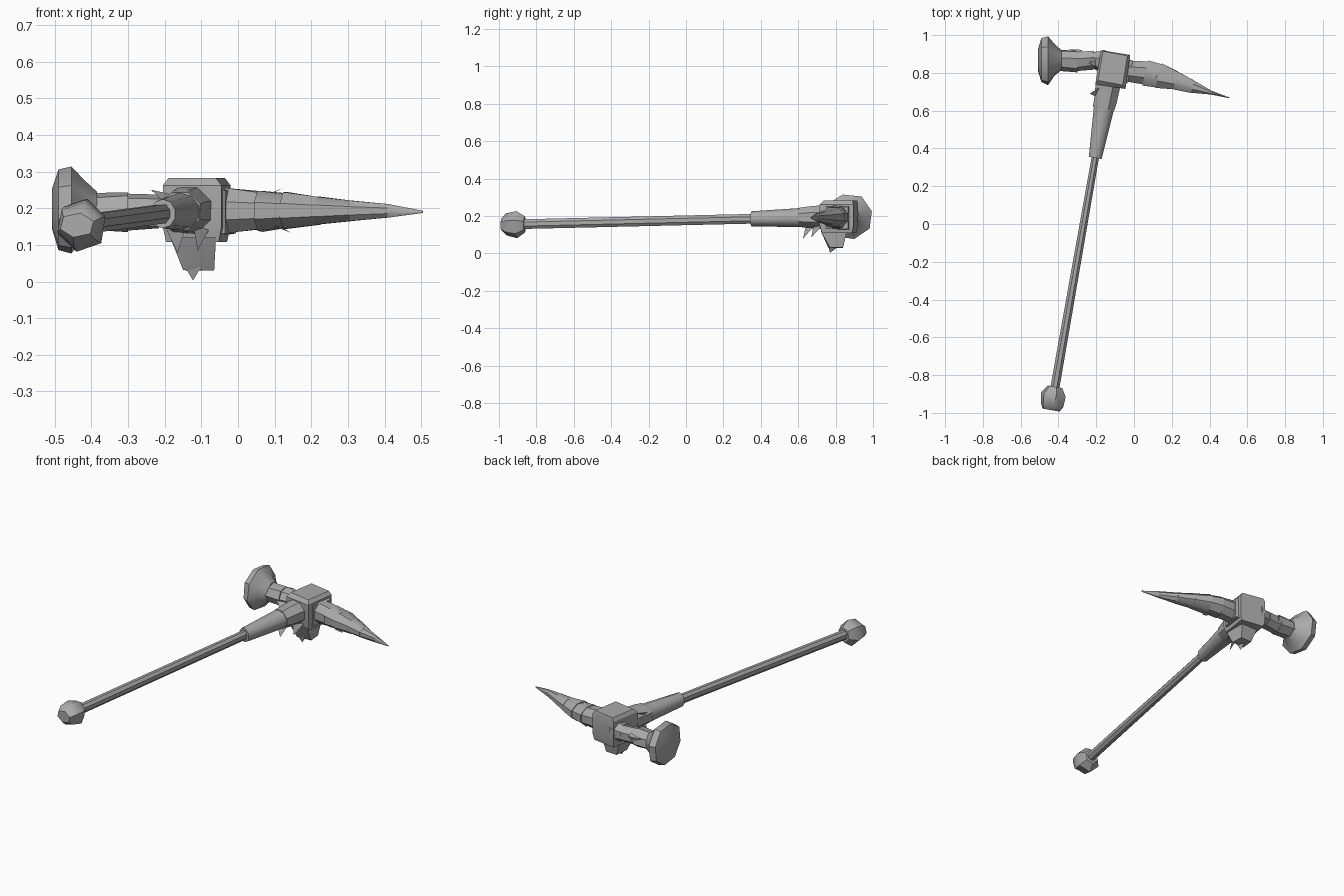
import bpy, bmesh, math, random
from mathutils import Vector

random.seed(4)
steel = bpy.data.materials.new("grey steel")
steel.diffuse_color = (0.4, 0.4, 0.4, 1)


def finish(name, bm, angle=40):
    bmesh.ops.recalc_face_normals(bm, faces=bm.faces)
    me = bpy.data.meshes.new(name)
    bm.to_mesh(me)
    bm.free()
    ob = bpy.data.objects.new(name, me)
    bpy.context.collection.objects.link(ob)
    me.materials.append(steel)
    bpy.ops.object.select_all(action='DESELECT')
    ob.select_set(True)
    bpy.context.view_layer.objects.active = ob
    bpy.ops.object.shade_smooth_by_angle(angle=math.radians(angle))
    return ob


def loft(name, rings, axis, sides=8, jitter=0.0, phase=0.5, angle=40):
    """Skin rings of (centre, side radius, height radius) set square to the axis."""
    side = Vector(axis).cross(Vector((0, 0, 1))).normalized()
    bm = bmesh.new()
    loops = []
    for c, rs, rz in rings:
        loop = []
        for i in range(sides):
            a = (i + phase) * 2 * math.pi / sides
            k = 1 + random.uniform(-jitter, jitter)
            loop.append(bm.verts.new(Vector(c) + side * rs * k * math.cos(a)
                                     + Vector((0, 0, rz * k * math.sin(a)))))
        loops.append(loop)
    for a, b in zip(loops, loops[1:]):
        for i in range(sides):
            j = (i + 1) % sides
            bm.faces.new((a[i], a[j], b[j], b[i]))
    bm.faces.new(loops[0])
    bm.faces.new(loops[-1])
    return finish(name, bm, angle)


def hull(name, points, angle=25):
    bm = bmesh.new()
    for p in points:
        bm.verts.new(p)
    bmesh.ops.convex_hull(bm, input=bm.verts[:])
    return finish(name, bm, angle)


# Handle runs along a slightly slanted line
def along(y):
    t = (y + 0.93) / 1.71
    return (-0.43 + 0.30 * t, y, 0.155 + 0.04 * t)


grip = (0.30, 1.71, 0.04)
loft("pommel", [(along(-0.985), 0.05, 0.035), (along(-0.96), 0.062, 0.06),
                (along(-0.905), 0.07, 0.074), (along(-0.862), 0.04, 0.045)],
     grip, 6, 0.04, 0.3)
loft("shaft", [(along(-0.88), 0.026, 0.028), (along(0.38), 0.021, 0.028)], grip, 8)
loft("socket", [(along(0.35), 0.036, 0.04), (along(0.63), 0.058, 0.052)], grip, 10)
loft("collar", [(along(0.61), 0.062, 0.056), (along(0.66), 0.066, 0.063),
                (along(0.76), 0.07, 0.068)], grip, 8, 0.04)

# Central block, a tapered box with chipped corners
top = [(-0.165, 0.915), (-0.035, 0.89), (-0.06, 0.735), (-0.19, 0.76)]
mid = [(-0.175, 0.92), (-0.02, 0.895), (-0.045, 0.715), (-0.205, 0.74)]
hull("head_block", [(x, y, 0.282) for x, y in top]
     + [(x, y, z) for x, y in mid for z in (0.15, 0.262)]
     + [(x * 0.9 - 0.012, y * 0.9 + 0.083, 0.108) for x, y in mid])

# Pick side: thin plate beside the block, then overlapping tapering sleeves
beak = (1, -0.25, 0)
loft("pick_plate", [((-0.045, 0.81, 0.19), 0.092, 0.088),
                    ((-0.02, 0.805, 0.19), 0.088, 0.083)], beak, 4, 0, 0.5)
pick = [(-0.03, 0.81, 0.062, 0.066), (0.06, 0.80, 0.068, 0.056),
        (0.13, 0.785, 0.068, 0.050), (0.22, 0.76, 0.052, 0.041),
        (0.31, 0.727, 0.036, 0.030), (0.41, 0.695, 0.011, 0.020),
        (0.505, 0.668, 0.002, 0.003)]
for n, (a, b) in enumerate(zip(pick, pick[1:])):
    flare = 1.08 if n in (1, 2) else 1.0
    loft("pick_segment_%d" % (n + 1),
         [(a[:2] + (0.193,), a[2] * flare, a[3] * flare),
          (b[:2] + (0.193 if n < 5 else 0.19,), b[2], b[3])],
         beak, 8, 0.0 if n > 3 else 0.03)

# Hammer side: ragged neck made from overlapping sleeves
neck = [(-0.15, 0.86, 0.062, 0.062), (-0.215, 0.87, 0.046, 0.044),
        (-0.30, 0.862, 0.054, 0.049), (-0.41, 0.868, 0.058, 0.05)]
for n, (a, b) in enumerate(zip(neck, neck[1:])):
    loft("neck_segment_%d" % (n + 1),
         [(a[:2] + (0.19,), a[2] * 1.1, a[3] * 1.1), (b[:2] + (0.19,), b[2], b[3])],
         (-1, 0, 0), 7, 0.07)
loft("hammer_face", [((-0.385, 0.868, 0.192), 0.056, 0.056),
                     ((-0.42, 0.868, 0.196), 0.085, 0.085),
                     ((-0.455, 0.868, 0.197), 0.132, 0.122),
                     ((-0.49, 0.868, 0.197), 0.122, 0.112),
                     ((-0.508, 0.868, 0.197), 0.06, 0.055)],
     (-1, 0, 0), 8, 0.04, 0.3)

# Broken spike hanging below the block
hull("lower_spike", [(-0.185, 0.73, 0.12), (-0.06, 0.72, 0.12), (-0.06, 0.86, 0.12),
                     (-0.17, 0.86, 0.12), (-0.15, 0.76, 0.032), (-0.065, 0.77, 0.03),
                     (-0.07, 0.84, 0.032), (-0.14, 0.84, 0.03)])
hull("spike_tip", [(-0.145, 0.76, 0.04), (-0.10, 0.76, 0.04), (-0.12, 0.82, 0.04),
                   (-0.123, 0.77, 0.003)])


# Shards: thin triangular slivers
def shard(name, base, tip, width):
    b, t = Vector(base), Vector(tip)
    w, u = Vector(width), Vector((0.006, 0.012, 0.006))
    hull(name, [b - w, b + w, b + u, t], 20)


shard("collar_shard_left", (-0.17, 0.66, 0.14), (-0.165, 0.625, 0.078), (0.025, 0.02, 0))
shard("collar_shard_right", (-0.10, 0.70, 0.14), (-0.11, 0.67, 0.085), (0.02, 0.02, 0))
shard("collar_shard_top", (-0.18, 0.70, 0.22), (-0.235, 0.69, 0.25), (0.01, 0.03, 0.015))
shard("pick_shard_top", (0.08, 0.79, 0.235), (0.125, 0.78, 0.255), (0, 0.025, 0))
shard("pick_shard_low", (0.10, 0.77, 0.15), (0.145, 0.76, 0.133), (0, 0.025, 0))
shard("neck_shard_top", (-0.20, 0.86, 0.225), (-0.24, 0.85, 0.25), (0, 0.03, 0))
shard("neck_shard_back", (-0.28, 0.91, 0.20), (-0.36, 0.925, 0.21), (0, 0, 0.025))
